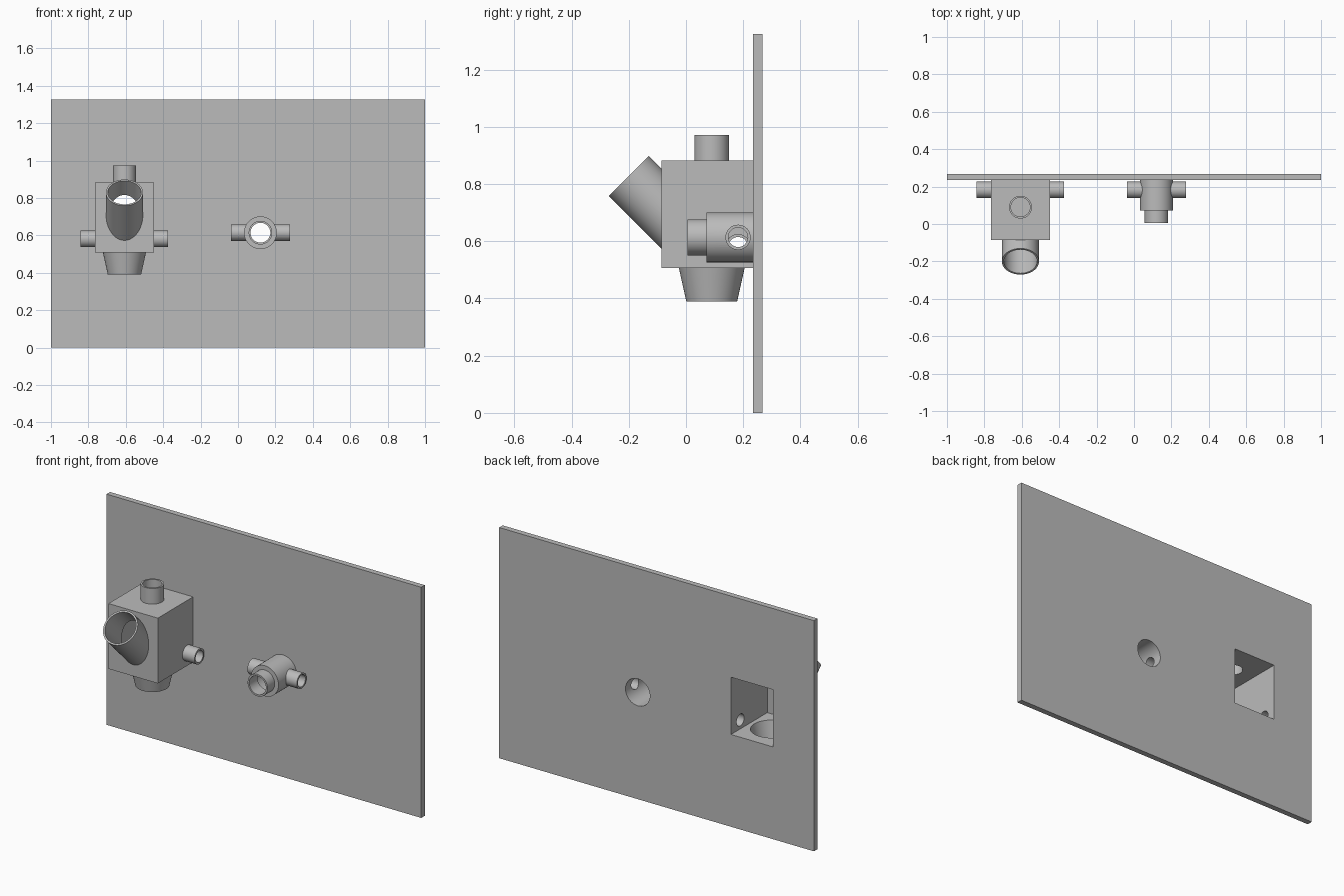
import bpy
import math
from mathutils import Vector

if "Cube" in bpy.data.objects:
    bpy.data.objects.remove(bpy.data.objects["Cube"])

grey = bpy.data.materials.new("plain_grey")
grey.diffuse_color = (0.5, 0.5, 0.5, 1)
grey.use_nodes = True
grey.node_tree.nodes["Principled BSDF"].inputs["Base Color"].default_value = grey.diffuse_color

SEG = 64
WALL = 0.01
PANEL_FRONT, PANEL_BACK = 0.235, 0.267


def finish(obj, name):
    obj.name = name
    obj.data.materials.append(grey)
    return obj


def block(name, lo, hi):
    lo, hi = Vector(lo), Vector(hi)
    bpy.ops.mesh.primitive_cube_add(size=1, location=(lo + hi) / 2)
    obj = bpy.context.object
    obj.scale = hi - lo
    bpy.ops.object.transform_apply(location=False, rotation=False, scale=True)
    return finish(obj, name)


def rod(name, start, end, r1, r2=None):
    """Solid round bar or frustum between two points."""
    start, end = Vector(start), Vector(end)
    axis = end - start
    bpy.ops.mesh.primitive_cone_add(
        vertices=SEG, radius1=r1, radius2=r1 if r2 is None else r2,
        depth=axis.length, location=(start + end) / 2,
        rotation=axis.to_track_quat('Z', 'Y').to_euler())
    return finish(bpy.context.object, name)


def cut(obj, *cutters):
    bpy.ops.object.select_all(action='DESELECT')
    obj.select_set(True)
    bpy.context.view_layer.objects.active = obj
    for c in cutters:
        mod = obj.modifiers.new("cut", 'BOOLEAN')
        mod.operation = 'DIFFERENCE'
        mod.solver = 'EXACT'
        mod.object = c
        bpy.ops.object.modifier_apply(modifier=mod.name)
    bpy.ops.object.shade_smooth_by_angle(angle=math.radians(30))


# Layout
BX, BY = -0.607, 0.09            # box centre
X0, X1 = BX - 0.157, BX + 0.157  # box sides
Y0, Z0, Z1 = -0.085, 0.507, 0.882
T = 0.023                        # box wall
SX, SZ = 0.12, 0.614             # round housing axis
PY = 0.182                       # side pipe depth
BOX_PIPE_Z = 0.581
mouth = Vector((BX, -0.2005, 0.8285))
slope = Vector((0, 1, -1)).normalized()

# Cutters
box_cavity = block("box_cavity", (X0 + T, Y0 + T, Z0 + T), (X1 - T, 0.4, Z1 - T))
box_side_bore = rod("box_side_bore", (-0.95, PY, BOX_PIPE_Z), (-0.25, PY, BOX_PIPE_Z), 0.034)
top_bore = rod("top_bore", (BX, BY, 0.80), (BX, BY, 1.1), 0.061 - WALL)
taper = 0.026 / 0.117
cone_cavity = rod("cone_cavity", (BX, BY, 0.40), (BX, BY, 0.54),
                  0.081, 0.081 + 0.14 * taper)
slope_bore = rod("slope_bore", mouth - slope * 0.1, mouth + slope * 0.295, 0.099 - WALL)
front_trim = block("front_trim", (-0.9, Y0, 0.2), (-0.3, 0.8, 1.2))
housing_cavity = rod("housing_cavity", (SX, 0.0715 + WALL, SZ), (SX, 0.4, SZ), 0.0775)
nozzle_bore = rod("nozzle_bore", (SX, -0.1, SZ), (SX, 0.13, SZ), 0.053)
housing_side_bore = rod("housing_side_bore", (-0.2, PY, SZ), (0.45, PY, SZ), 0.034)

# Back panel with one square and one round opening
panel = block("back_panel", (-1, PANEL_FRONT, 0), (1, PANEL_BACK, 1.325))
cut(panel, box_cavity, housing_cavity)

# Hollow box
box = block("box_housing", (X0, Y0, Z0), (X1, PANEL_FRONT, Z1))
cut(box, box_cavity, box_side_bore, top_bore, cone_cavity, slope_bore)

# Box fittings: top pipe, closed cone below, sloped inlet
cut(rod("top_pipe", (BX, BY, Z1), (BX, BY, 0.972), 0.061), top_bore)
cut(rod("bottom_cone", (BX, BY, 0.39), (BX, BY, Z0), 0.089, 0.115), cone_cavity)
cut(rod("sloped_pipe", mouth, mouth + slope * 0.4, 0.099), slope_bore, front_trim)

# Round housing with front nozzle
cut(rod("round_housing", (SX, 0.0715, SZ), (SX, PANEL_FRONT, SZ), 0.0875),
    housing_cavity, nozzle_bore, housing_side_bore)
cut(rod("front_nozzle", (SX, 0.006, SZ), (SX, 0.0715, SZ), 0.063), nozzle_bore)

# Side pipes on both housings
for s, side in ((-1, "left"), (1, "right")):
    cut(rod("box_pipe_" + side, (BX + s * 0.157, PY, BOX_PIPE_Z),
            (BX + s * 0.234, PY, BOX_PIPE_Z), 0.044), box_side_bore)
    cut(rod("housing_pipe_" + side, (SX + s * 0.03, PY, SZ),
            (SX + s * 0.157, PY, SZ), 0.044), housing_side_bore, housing_cavity)

# Remove cutters
for c in (box_cavity, box_side_bore, top_bore, cone_cavity, slope_bore,
          front_trim, housing_cavity, nozzle_bore, housing_side_bore):
    bpy.data.objects.remove(c, do_unlink=True)
